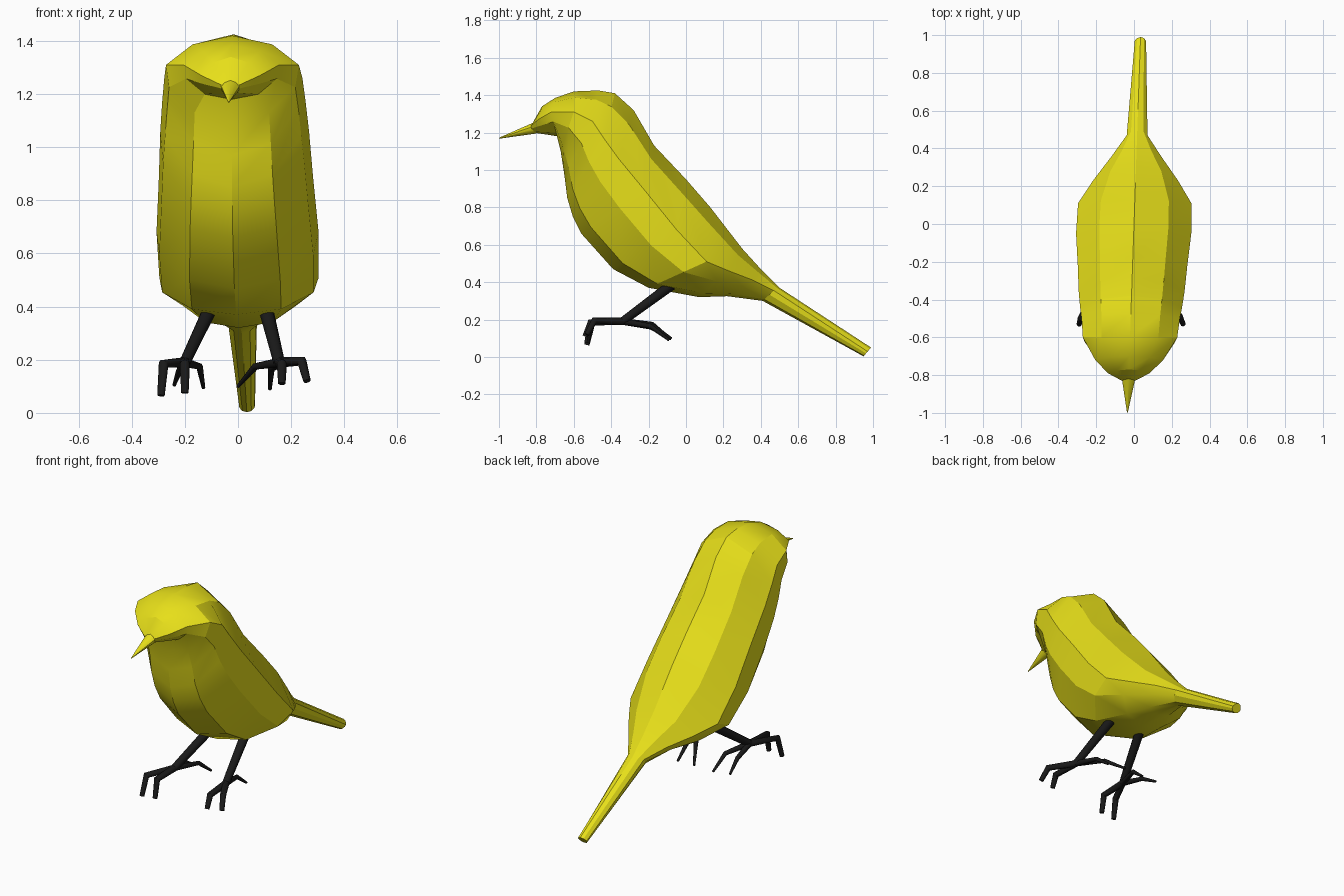
import bpy, bmesh, math
from mathutils import Vector

if "Cube" in bpy.data.objects:
    bpy.data.objects.remove(bpy.data.objects["Cube"])


def material(name, color):
    m = bpy.data.materials.new(name)
    m.diffuse_color = color
    m.use_nodes = True
    m.node_tree.nodes["Principled BSDF"].inputs["Base Color"].default_value = m.diffuse_color
    return m


yellow = material("yellow", (0.80, 0.74, 0.01, 1))
black = material("black", (0.01, 0.01, 0.01, 1))


def loft(name, rings, mat, angle):
    """Skin a list of equal-length point rings and cap both ends."""
    bm = bmesh.new()
    loops = [[bm.verts.new(p) for p in r] for r in rings]
    n = len(rings[0])
    for a, b in zip(loops, loops[1:]):
        for i in range(n):
            j = (i + 1) % n
            bm.faces.new((a[i], a[j], b[j], b[i]))
    bm.faces.new(loops[0])
    bm.faces.new(loops[-1])
    bmesh.ops.recalc_face_normals(bm, faces=bm.faces)
    me = bpy.data.meshes.new(name)
    bm.to_mesh(me)
    bm.free()
    me.materials.append(mat)
    ob = bpy.data.objects.new(name, me)
    bpy.context.collection.objects.link(ob)
    bpy.ops.object.select_all(action='DESELECT')
    ob.select_set(True)
    bpy.context.view_layer.objects.active = ob
    bpy.ops.object.shade_smooth_by_angle(angle=math.radians(angle))
    return ob


def body_ring(ty, tz, sy, sz, w, by, bz):
    """Ten-sided section through a top, a side and a belly point."""
    T, S, B = (Vector((0, y, z)) for y, z in ((ty, tz), (sy, sz), (by, bz)))
    half = [(0, T), (0.60 * w, T.lerp(S, 0.3)), (w, S),
            (0.95 * w, S.lerp(B, 0.4)), (0.56 * w, S.lerp(B, 0.85)), (0, B)]
    pts = half + [(-x, p) for x, p in half[-2:0:-1]]
    # the bird is turned very slightly about z
    return [(x + 0.035 * p.y, p.y, p.z) for x, p in pts]


# Head, body and tail: top y,z / side y,z / half width / belly y,z
stations = [
    (-0.82, 1.25, -0.83, 1.235, 0.035, -0.82, 1.20),
    (-0.77, 1.34, -0.79, 1.27, 0.11, -0.75, 1.19),
    (-0.70, 1.385, -0.72, 1.31, 0.18, -0.69, 1.18),
    (-0.60, 1.42, -0.60, 1.31, 0.25, -0.67, 1.10),
    (-0.47, 1.425, -0.50, 1.26, 0.26, -0.65, 0.97),
    (-0.38, 1.41, -0.44, 1.17, 0.27, -0.635, 0.85),
    (-0.28, 1.32, -0.36, 1.06, 0.28, -0.605, 0.75),
    (-0.17, 1.13, -0.22, 0.89, 0.29, -0.56, 0.66),
    (0.00, 0.95, -0.05, 0.68, 0.305, -0.39, 0.47),
    (0.13, 0.80, 0.11, 0.51, 0.30, -0.20, 0.37),
    (0.30, 0.58, 0.23, 0.46, 0.225, 0.07, 0.32),
    (0.40, 0.47, 0.36, 0.41, 0.13, 0.22, 0.325),
    (0.50, 0.37, 0.47, 0.355, 0.055, 0.41, 0.30),
    (0.99, 0.05, 0.97, 0.03, 0.03, 0.95, 0.003),
]
loft("body", [body_ring(*s) for s in stations], yellow, 24)

# Beak
loft("beak", [body_ring(-0.80, 1.26, -0.81, 1.235, 0.037, -0.80, 1.195),
              body_ring(-0.998, 1.173, -0.999, 1.17, 0.002, -0.998, 1.167)],
     yellow, 40)


def limb(name, points, radii, sides=8):
    """Tapered tube along a path."""
    P = [Vector(p) for p in points]
    rings = []
    for i, p in enumerate(P):
        d = Vector()
        if i:
            d += (p - P[i - 1]).normalized()
        if i < len(P) - 1:
            d += (P[i + 1] - p).normalized()
        d.normalize()
        u = d.cross(Vector((0, -0.6, 0.8)) if abs(d.x) < 0.9 else Vector((0, 0, 1)))
        if abs(d.x) < 0.8:
            u = Vector((1, 0, 0)) - d * d.x
        u.normalize()
        v = d.cross(u)
        rings.append([p + radii[i] * (u * math.cos(a) + v * math.sin(a))
                      for a in (2 * math.pi * k / sides for k in range(sides))])
    loft(name, rings, black, 50)


# Legs, each with two thick front toes and two thin back toes (knuckle, tip)
feet = {
    "left": ((-0.105, -0.07, 0.39), (-0.20, -0.34, 0.19), {
        "front_outer": ((-0.28, -0.50, 0.185), (-0.29, -0.53, 0.065)),
        "front_inner": ((-0.20, -0.51, 0.185), (-0.20, -0.53, 0.075)),
        "back_outer": ((-0.22, -0.19, 0.16), (-0.24, -0.09, 0.105)),
        "back_inner": ((-0.145, -0.18, 0.175), (-0.13, -0.08, 0.095))}),
    "right": ((0.105, -0.07, 0.39), (0.155, -0.34, 0.19), {
        "front_outer": ((0.24, -0.49, 0.195), (0.26, -0.53, 0.12)),
        "front_inner": ((0.165, -0.51, 0.185), (0.165, -0.54, 0.11)),
        "back_outer": ((0.125, -0.19, 0.165), (0.12, -0.09, 0.09)),
        "back_inner": ((0.065, -0.19, 0.175), (0.0, -0.08, 0.10))}),
}
for side, (hip, ankle, toes) in feet.items():
    limb(side + "_leg", [hip, ankle], [0.028, 0.022])
    for toe, (knuckle, tip) in toes.items():
        r = (0.02, 0.019, 0.014) if "front" in toe else (0.018, 0.013, 0.007)
        limb(f"{side}_{toe}_toe", [ankle, knuckle, tip], r)
